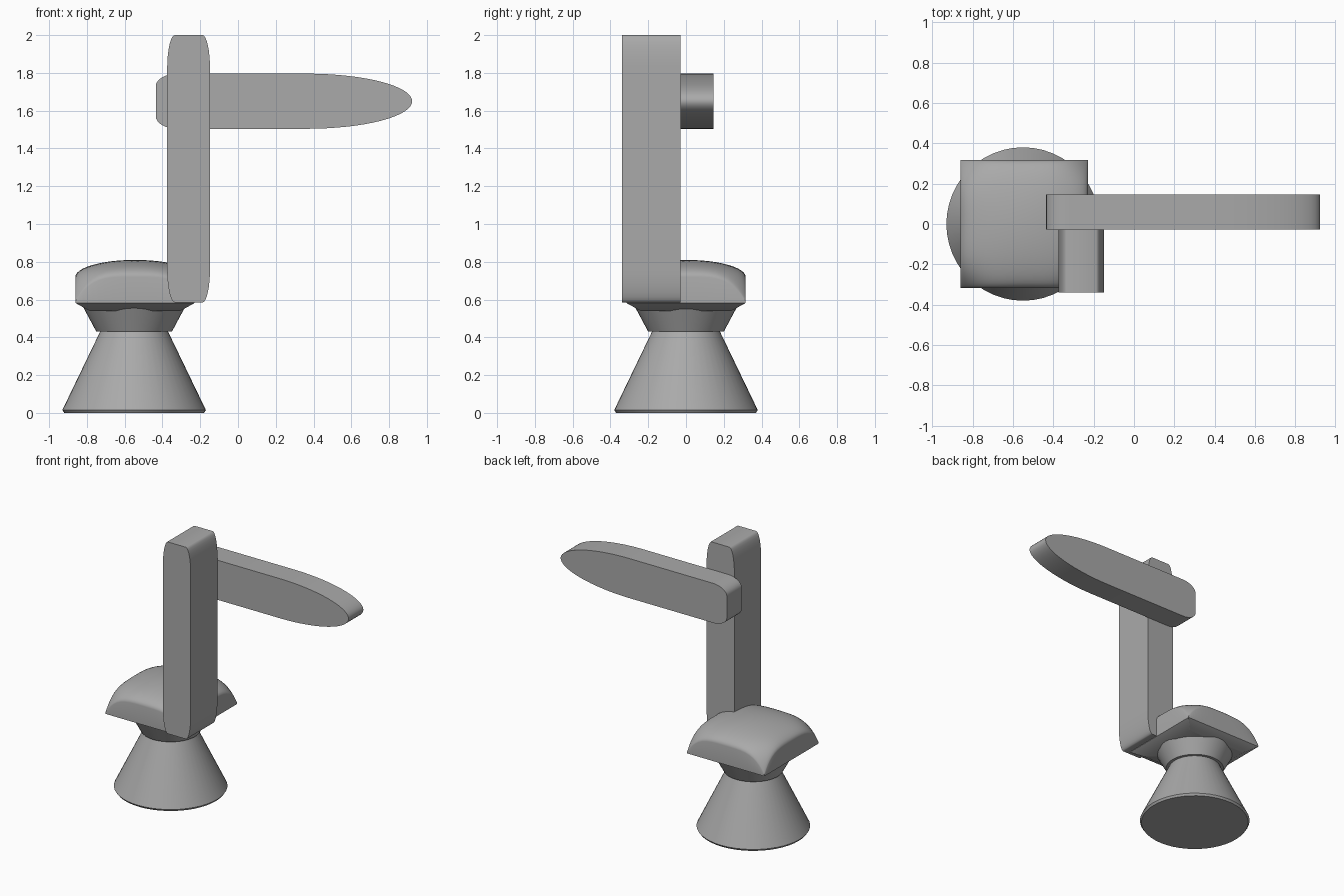
import bpy, bmesh, math

if "Cube" in bpy.data.objects:
    bpy.data.objects.remove(bpy.data.objects["Cube"])

grey = bpy.data.materials.new("light grey")
grey.diffuse_color = (0.4, 0.4, 0.4, 1)
grey.use_nodes = True
grey.node_tree.nodes["Principled BSDF"].inputs["Base Color"].default_value = grey.diffuse_color

CX = -0.55  # axis of the pedestal


def finish(bm, name, angle=35):
    bmesh.ops.remove_doubles(bm, verts=bm.verts, dist=1e-5)
    bmesh.ops.recalc_face_normals(bm, faces=bm.faces)
    me = bpy.data.meshes.new(name)
    bm.to_mesh(me)
    bm.free()
    ob = bpy.data.objects.new(name, me)
    bpy.context.collection.objects.link(ob)
    me.materials.append(grey)
    bpy.ops.object.select_all(action='DESELECT')
    ob.select_set(True)
    bpy.context.view_layer.objects.active = ob
    bpy.ops.object.shade_smooth_by_angle(angle=math.radians(angle))
    return ob


def lathe(name, profile, n=48):
    """Closed solid from (radius, z) rings about the pedestal axis."""
    bm = bmesh.new()
    rings = [[bm.verts.new((CX + r * math.cos(2 * math.pi * i / n),
                            r * math.sin(2 * math.pi * i / n), z))
              for i in range(n)] for r, z in profile]
    for a, b in zip(rings, rings[1:]):
        for i in range(n):
            j = (i + 1) % n
            bm.faces.new((a[i], a[j], b[j], b[i]))
    bm.faces.new(rings[0])
    bm.faces.new(rings[-1])
    return finish(bm, name)


def extrude_y(name, outline, y0, y1):
    """Prism with an (x, z) outline between two depths."""
    bm = bmesh.new()
    face = bm.faces.new([bm.verts.new((x, y0, z)) for x, z in outline])
    ext = bmesh.ops.extrude_face_region(bm, geom=[face], use_keep_orig=True)
    for v in ext["geom"]:
        if isinstance(v, bmesh.types.BMVert):
            v.co.y = y1
    return finish(bm, name)


def arc(cx, cz, rx, rz, a0, a1, n):
    return [(cx + rx * math.cos(math.radians(a0 + (a1 - a0) * i / n)),
             cz + rz * math.sin(math.radians(a0 + (a1 - a0) * i / n)))
            for i in range(n + 1)]


# Pedestal: wide cone below, flared collar above
lathe("base_cone", [(0.37, 0), (0.38, 0.015), (0.18, 0.43)])
lathe("collar", [(0.20, 0.43), (0.275, 0.57)])

# Shoulder cushion: square footprint, arched edges, domed top, tapered underside
N, H = 24, 0.316
bm = bmesh.new()
params = [math.sin(math.pi / 2 * (2 * i / N - 1)) for i in range(N + 1)]


def dome(u, v):
    edge = 1 - (u * v) ** 4
    crown = math.sqrt(max(0, (1 - u * u) * (1 - v * v)))
    return 0.59 + 0.13 * edge + 0.09 * crown


grid = [[bm.verts.new((CX + 0.005 + H * u, H * v, dome(u, v))) for v in params] for u in params]
for i in range(N):
    for j in range(N):
        bm.faces.new((grid[i][j], grid[i + 1][j], grid[i + 1][j + 1], grid[i][j + 1]))
rim = ([grid[i][0] for i in range(N)] + [grid[N][j] for j in range(N)]
       + [grid[i][N] for i in range(N, 0, -1)] + [grid[0][j] for j in range(N, 0, -1)])
levels = [rim]
for scale, z in ((1, 0.582), (0.76, 0.54)):
    levels.append([bm.verts.new((CX + 0.005 + (v.co.x - CX - 0.005) * scale,
                                 v.co.y * scale, z)) for v in rim])
for a, b in zip(levels, levels[1:]):
    for i in range(len(rim)):
        j = (i + 1) % len(rim)
        bm.faces.new((a[i], a[j], b[j], b[i]))
bm.faces.new(levels[-1])
finish(bm, "shoulder")

# Upright arm with softly rounded ends
L, R, B, T, rx, rz = -0.375, -0.148, 0.585, 2.0, 0.04, 0.18
extrude_y("upright_arm",
          arc(R - rx, T - rz, rx, rz, 0, 90, 8) + arc(L + rx, T - rz, rx, rz, 90, 180, 8)
          + arc(L + rx, B + rz, rx, rz, 180, 270, 8) + arc(R - rx, B + rz, rx, rz, 270, 360, 8),
          -0.34, -0.028)

# Forearm with a blunt rear end and a long elliptical tip
extrude_y("forearm",
          arc(0.36, 1.65, 0.562, 0.146, -90, 90, 32)
          + arc(-0.32, 1.73, 0.115, 0.066, 90, 180, 8)
          + arc(-0.32, 1.57, 0.115, 0.066, 180, 270, 8),
          -0.028, 0.145)
